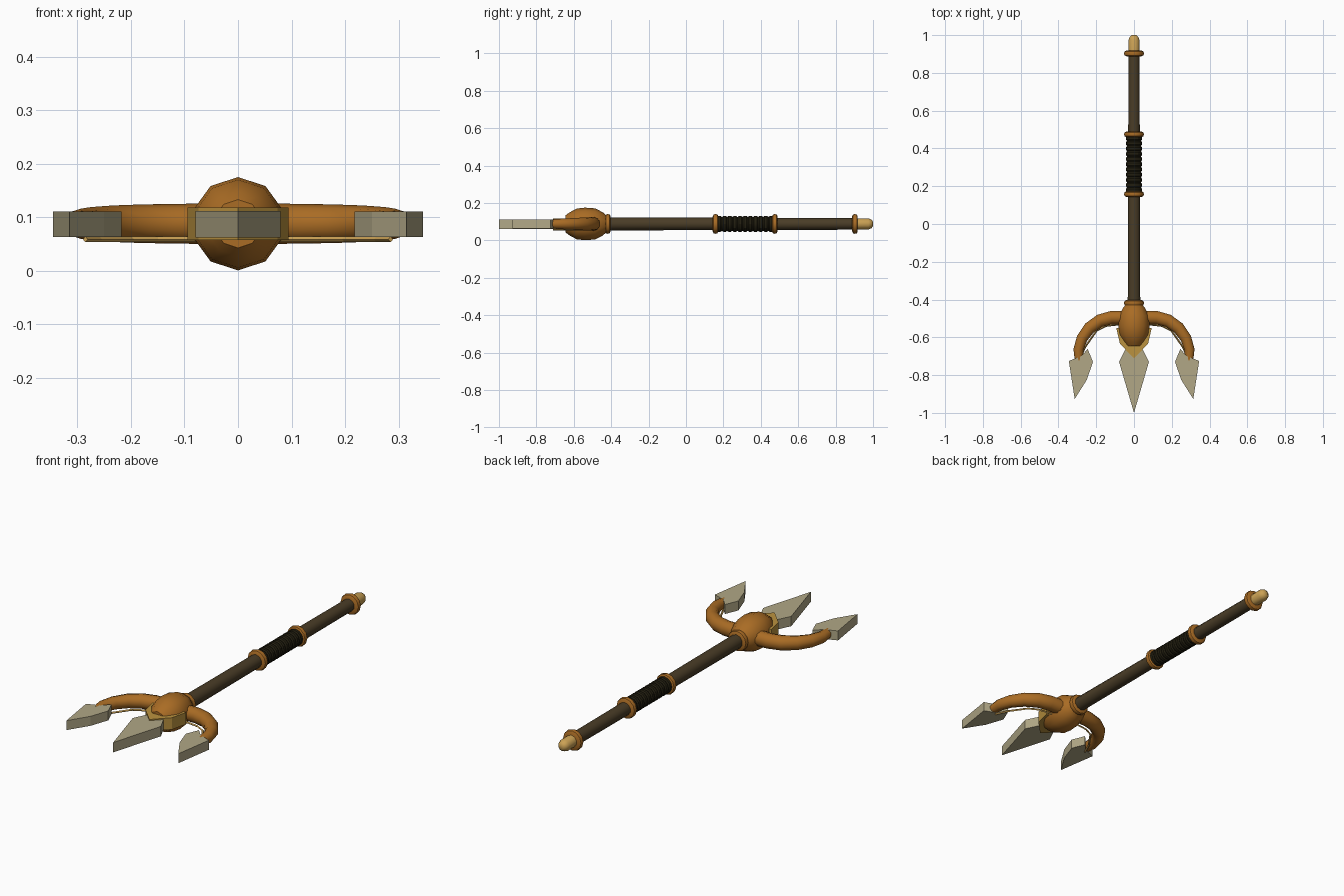
import bpy, bmesh, math
from mathutils import Vector

if "Cube" in bpy.data.objects:
    bpy.data.objects.remove(bpy.data.objects["Cube"])

ZC = 0.088   # height of the shaft axis


def material(name, rgb):
    m = bpy.data.materials.new(name)
    m.diffuse_color = (*rgb, 1)
    m.use_nodes = True
    m.node_tree.nodes["Principled BSDF"].inputs["Base Color"].default_value = m.diffuse_color
    return m


BRONZE = material("bronze", (0.40, 0.15, 0.018))
GOLD = material("pale gold", (0.60, 0.36, 0.09))
DARK_GOLD = material("dark gold", (0.50, 0.29, 0.05))
WOOD = material("dark wood", (0.068, 0.046, 0.02))
LEATHER = material("black leather", (0.016, 0.013, 0.005))
STEEL = material("pale steel", (0.44, 0.39, 0.24))


def finish(name, bm, mat, smooth=None):
    bmesh.ops.recalc_face_normals(bm, faces=bm.faces)
    me = bpy.data.meshes.new(name)
    bm.to_mesh(me)
    bm.free()
    me.materials.append(mat)
    ob = bpy.data.objects.new(name, me)
    bpy.context.collection.objects.link(ob)
    if smooth:
        bpy.ops.object.select_all(action='DESELECT')
        ob.select_set(True)
        bpy.context.view_layer.objects.active = ob
        bpy.ops.object.shade_smooth_by_angle(angle=math.radians(smooth))
    return ob


def tube(name, path, mat, n=10, z=ZC, smooth=42):
    """Sweep circles along a flat path of (x, y, radius)."""
    bm = bmesh.new()
    pts = [Vector((x, y, z)) for x, y, r in path]
    rings = []
    for i, p in enumerate(pts):
        t = pts[min(i + 1, len(pts) - 1)] - pts[max(i - 1, 0)]
        side = t.normalized().cross(Vector((0, 0, 1)))
        ring = []
        for k in range(n):
            a = 2 * math.pi * k / n
            ring.append(bm.verts.new(
                p + path[i][2] * (side * math.sin(a) + Vector((0, 0, math.cos(a))))))
        rings.append(ring)
    for a, b in zip(rings, rings[1:]):
        for k in range(n):
            bm.faces.new((a[k], a[(k + 1) % n], b[(k + 1) % n], b[k]))
    bm.faces.new(rings[0])
    bm.faces.new(rings[-1])
    return finish(name, bm, mat, smooth)


def lathe(name, profile, mat, n=10, smooth=42):
    """Turned part on the shaft axis from (y, radius) pairs."""
    return tube(name, [(0, y, r) for y, r in profile], mat, n, ZC, smooth)


def plate(name, outline, z0, z1, mat):
    """Flat outline extruded between two heights."""
    bm = bmesh.new()
    f = bm.faces.new([bm.verts.new((x, y, z0)) for x, y in outline])
    top = bmesh.ops.extrude_face_region(bm, geom=[f])["geom"]
    for v in top:
        if isinstance(v, bmesh.types.BMVert):
            v.co.z = z1
    return finish(name, bm, mat)


# shaft and end cap
lathe("shaft", [(-0.45, 0.035), (0.16, 0.033), (0.90, 0.031)], WOOD)
lathe("end_cap", [(0.90, 0.03), (0.975, 0.03), (0.992, 0.023), (1.0, 0.012)], GOLD)

# wrapped grip with ridges
ridges, y0, y1 = 11, 0.165, 0.468
step = (y1 - y0) / ridges
profile = []
for i in range(ridges):
    y = y0 + i * step
    profile += [(y, 0.037), (y + step * 0.25, 0.042), (y + step * 0.75, 0.042)]
lathe("grip", profile + [(y1, 0.037)], LEATHER, 12, 30)

# rounded collars along the shaft
for i, y in enumerate((-0.418, 0.158, 0.475, 0.903)):
    lathe(f"collar_{i + 1}", [(y - 0.015, 0.040), (y - 0.010, 0.050), (y, 0.053),
                              (y + 0.010, 0.050), (y + 0.015, 0.040)], BRONZE, 12)

# swollen hub
lathe("hub", [(-0.645, 0.045), (-0.625, 0.06), (-0.585, 0.082), (-0.54, 0.087),
              (-0.485, 0.083), (-0.445, 0.062), (-0.425, 0.045)], BRONZE)

# pointed socket and central blade
half = [(0.094, -0.55), (0.074, -0.635), (0, -0.71)]
plate("blade_socket", half + [(-x, y) for x, y in half[1::-1]], 0.058, 0.118, DARK_GOLD)
half = [(0.035, -0.64), (0.079, -0.73), (0, -1.0)]
plate("centre_blade", half + [(-x, y) for x, y in half[1::-1]], 0.062, 0.112, STEEL)

# curved arms, trims and side blades, mirrored
arm = [(0.04, -0.495, 0.038), (0.12, -0.496, 0.037), (0.18, -0.512, 0.036),
       (0.235, -0.55, 0.034), (0.275, -0.605, 0.031), (0.294, -0.665, 0.028),
       (0.291, -0.722, 0.024)]
trim = [(0.07, -0.53, 0.005), (0.15, -0.54, 0.005), (0.198, -0.565, 0.005),
        (0.258, -0.65, 0.005), (0.285, -0.71, 0.005)]
blade = [(0.245, -0.662), (0.217, -0.73), (0.25, -0.825), (0.314, -0.927),
         (0.345, -0.725), (0.28, -0.70)]
for side, s in (("right", 1), ("left", -1)):
    tube(f"arm_{side}", [(s * x, y, r) for x, y, r in arm], BRONZE, 10)
    tube(f"arm_trim_{side}", [(s * x, y, r) for x, y, r in trim], GOLD, 4, 0.059, None)
    plate(f"blade_{side}", [(s * x, y) for x, y in blade], 0.063, 0.111, STEEL)
